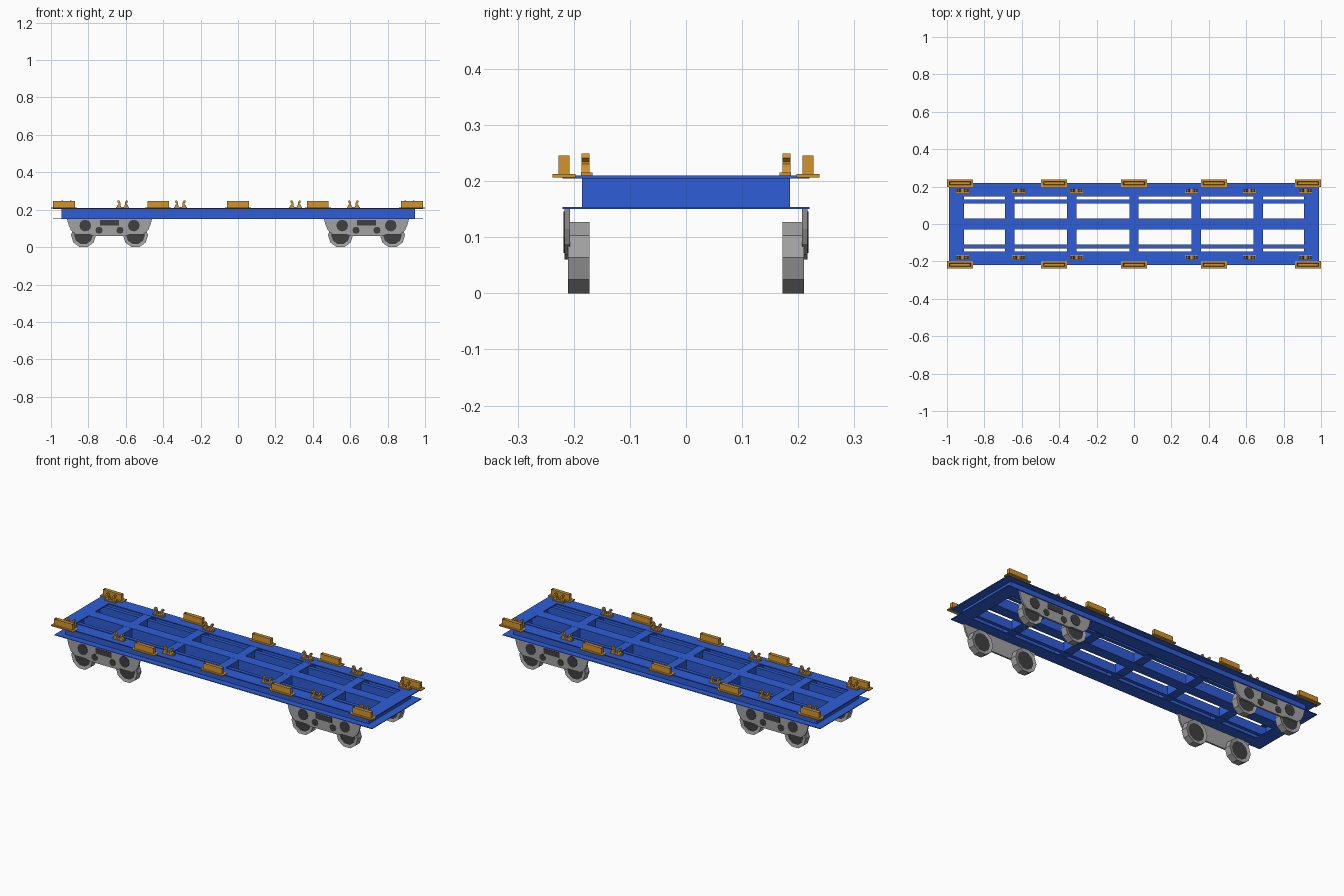
import bpy, bmesh, math
from mathutils import Matrix, Vector

if "Cube" in bpy.data.objects:
    bpy.data.objects.remove(bpy.data.objects["Cube"])


def material(name, r, g, b):
    m = bpy.data.materials.new(name)
    m.diffuse_color = (r, g, b, 1)
    m.use_nodes = True
    m.node_tree.nodes["Principled BSDF"].inputs["Base Color"].default_value = m.diffuse_color
    return m


BLUE = material("blue_paint", 0.028, 0.11, 0.68)
ORANGE = material("orange_paint", 0.65, 0.30, 0.025)
GREY = material("grey_steel", 0.36, 0.36, 0.36)
DARK = material("dark_steel", 0.05, 0.05, 0.05)


def finish(bm, name, *mats):
    bmesh.ops.recalc_face_normals(bm, faces=bm.faces)
    me = bpy.data.meshes.new(name)
    bm.to_mesh(me)
    bm.free()
    for m in mats:
        me.materials.append(m)
    ob = bpy.data.objects.new(name, me)
    bpy.context.collection.objects.link(ob)
    return ob


def box(bm, x0, x1, y0, y1, z0, z1):
    mat = Matrix.Translation(((x0 + x1) / 2, (y0 + y1) / 2, (z0 + z1) / 2))
    mat = mat @ Matrix.Diagonal((x1 - x0, y1 - y0, z1 - z0, 1))
    return bmesh.ops.create_cube(bm, size=1, matrix=mat)["verts"]


def ring(bm, xo, yo, xi, yi, z0, z1):
    """Rectangular frame from outer to inner half sizes."""
    for s in (-1, 1):
        a, b = sorted((s * yi, s * yo))
        box(bm, -xo, xo, a, b, z0, z1)
        a, b = sorted((s * xi, s * xo))
        box(bm, a, b, -yi, yi, z0, z1)


def prism(bm, pts, y0, y1, mat=0):
    """Extrude an XZ outline along Y."""
    f = bm.faces.new([bm.verts.new((x, y0, z)) for x, z in pts])
    new = bmesh.ops.extrude_face_region(bm, geom=[f])["geom"]
    verts = [v for v in new if isinstance(v, bmesh.types.BMVert)]
    bmesh.ops.translate(bm, verts=verts, vec=(0, y1 - y0, 0))
    for v in verts:
        for face in v.link_faces:
            face.material_index = mat
    f.material_index = mat


def circle(cx, cz, r, n, turn=0.0):
    return [(cx + r * math.cos(turn + 2 * math.pi * i / n),
             cz + r * math.sin(turn + 2 * math.pi * i / n)) for i in range(n)]


def copy_to(ob, name, x, flip):
    """Place a linked copy at x, turned round for the other side."""
    c = ob.copy()
    c.name = name
    c.location.x = x
    c.rotation_euler.z = math.pi if flip else 0
    bpy.context.collection.objects.link(c)


# Upper and lower flanges, and the web wall between them
bm = bmesh.new()
ring(bm, 0.99, 0.22, 0.91, 0.147, 0.205, 0.21)
finish(bm, "top_flange", BLUE)
bm = bmesh.new()
ring(bm, 0.99, 0.22, 0.91, 0.147, 0.15, 0.154)
finish(bm, "bottom_flange", BLUE)
bm = bmesh.new()
ring(bm, 0.945, 0.185, 0.938, 0.178, 0.154, 0.205)
finish(bm, "frame_web", BLUE)

# Centre sill, side stringers and cross members
bm = bmesh.new()
box(bm, -0.938, 0.938, -0.03, 0.03, 0.154, 0.2095)
finish(bm, "centre_sill", BLUE)
bm = bmesh.new()
for y in (-0.12, 0.12):
    box(bm, -0.938, 0.938, y - 0.01, y + 0.01, 0.154, 0.203)
finish(bm, "side_stringers", BLUE)
bm = bmesh.new()
for x in (-0.665, -0.333, 0, 0.333, 0.665):
    box(bm, x - 0.025, x + 0.025, -0.178, 0.178, 0.156, 0.209)
finish(bm, "cross_members", BLUE)

# Container guide: base plate with an open-topped hollow upright
bm = bmesh.new()
box(bm, -0.07, 0.07, -0.238, -0.197, 0.2065, 0.2125)
verts = box(bm, -0.058, 0.058, -0.227, -0.208, 0.2125, 0.246)
top = max({f for v in verts for f in v.link_faces},
          key=lambda f: f.calc_center_median().z)
bmesh.ops.inset_individual(bm, faces=[top], thickness=0.005)
bmesh.ops.translate(bm, verts=top.verts, vec=(0, 0, -0.022))
guide = finish(bm, "guide_bracket", ORANGE)

# Lock clip: base plate with two mirrored hooks
bm = bmesh.new()
box(bm, -0.034, 0.034, -0.187, -0.167, 0.21, 0.2155)
hook = [(0.008, 0.2155), (0.031, 0.2155), (0.028, 0.224), (0.021, 0.230),
        (0.022, 0.235), (0.029, 0.241), (0.026, 0.249), (0.018, 0.249),
        (0.012, 0.236), (0.012, 0.226)]
for s in (-1, 1):
    prism(bm, [(s * x, z) for x, z in hook], -0.186, -0.172)
clip = finish(bm, "lock_clip", ORANGE)

# Bogie side frame with hubs, window and bolts
bm = bmesh.new()
half = [(0.227, 0.15), (0.218, 0.115), (0.205, 0.088), (0.18, 0.068),
        (0.11, 0.068), (0.085, 0.06)]
prism(bm, half + [(-x, z) for x, z in reversed(half)], -0.2165, -0.207)
for s in (-1, 1):
    prism(bm, circle(s * 0.13, 0.115, 0.031, 12), -0.2185, -0.2165, 1)
    prism(bm, circle(s * 0.056, 0.09, 0.019, 10), -0.2185, -0.2165, 1)
prism(bm, [(-0.05, 0.115), (0.05, 0.115), (0.05, 0.145), (-0.05, 0.145)],
      -0.2185, -0.2165, 1)
frame = finish(bm, "bogie_side_frame", GREY, DARK)

# Ten-sided wheel with recessed dark faces
bm = bmesh.new()
prism(bm, circle(0, 0.0635, 0.0668, 10), -0.21, -0.172)
caps = [f for f in bm.faces if len(f.verts) == 10]
bmesh.ops.inset_individual(bm, faces=caps, thickness=0.017)
for f in caps:
    f.material_index = 1
    inward = 0.004 if f.calc_center_median().y < -0.19 else -0.004
    bmesh.ops.translate(bm, verts=f.verts, vec=(0, inward, 0))
wheel = finish(bm, "wheel", GREY, DARK)

# Repeat the fittings on both sides, then drop the originals
for side, flip in (("front", False), ("back", True)):
    for i, x in enumerate((-0.93, -0.427, 0, 0.427, 0.93)):
        copy_to(guide, f"{side}_guide_bracket_{i}", x, flip)
    for i, x in enumerate((-0.917, -0.617, -0.308, 0.308, 0.617, 0.917)):
        copy_to(clip, f"{side}_lock_clip_{i}", x, flip)
    for i, x in enumerate((-0.687, 0.687)):
        copy_to(frame, f"{side}_bogie_frame_{i}", x, flip)
        for j, d in enumerate((-0.139, 0.139)):
            copy_to(wheel, f"{side}_wheel_{i}_{j}", x + d, flip)
for ob in (guide, clip, frame, wheel):
    bpy.data.objects.remove(ob)
